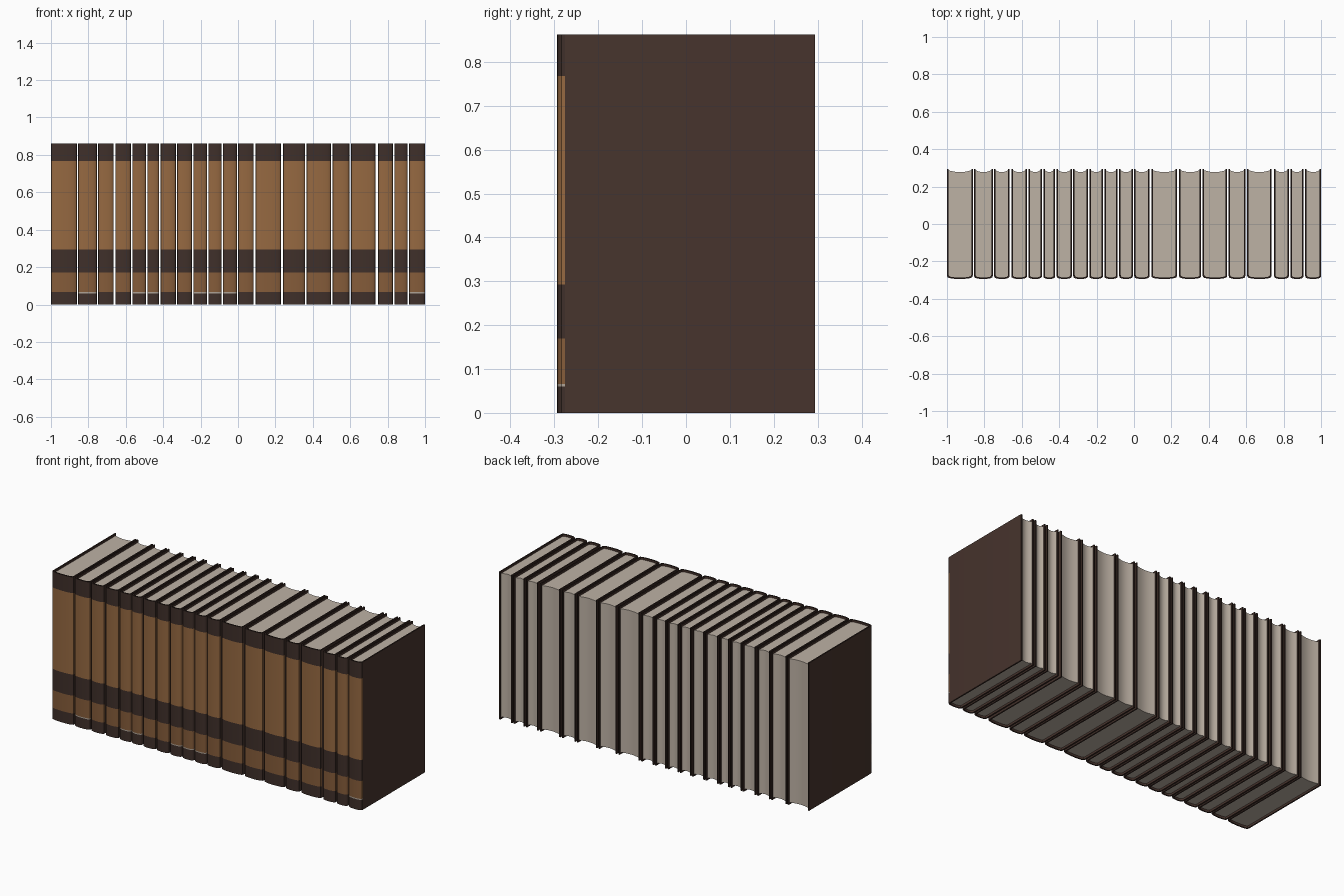
import bpy, bmesh, math

if "Cube" in bpy.data.objects:
    bpy.data.objects.remove(bpy.data.objects["Cube"])

# Left and right side of each book
BOOKS = [(-1.0, -.862), (-.855, -.755), (-.748, -.665), (-.656, -.572), (-.565, -.492),
         (-.485, -.422), (-.414, -.332), (-.325, -.246), (-.239, -.166), (-.159, -.087),
         (-.079, -.006), (.001, .083), (.093, .230), (.241, .359), (.367, .498),
         (.506, .595), (.605, .735), (.749, .828), (.836, .906), (.915, 1.0)]
HEIGHT, BACK, HINGE, SPINE = .862, .294, -.276, -.294
COVER, STEPS = .008, 12


def material(name, color):
    m = bpy.data.materials.new(name)
    m.diffuse_color = (*color, 1)
    m.use_nodes = True
    m.node_tree.nodes["Principled BSDF"].inputs["Base Color"].default_value = m.diffuse_color
    return m


LEATHER = material("dark leather", (.063, .034, .026))
EDGE = material("dark board edge", (.026, .0145, .0115))
BAND = material("spine band", (.050, .029, .023))
TAN = material("tan leather", (.305, .141, .053))
TAN_LOW = material("deep tan leather", (.235, .107, .042))
PAPER = material("paper", (.515, .445, .376))
RULE = material("pale rule", (.42, .36, .30))
COVER_MATS = [LEATHER, EDGE, BAND, TAN, TAN_LOW, RULE]

# Upper end of each spine colour zone and its material slot
ZONES = [(.060, 2), (.066, 5), (.170, 4), (.293, 2), (.768, 3), (HEIGHT, 2)]
RULED = {1, 4, 5, 8, 9, 10, 19}   # books with a pale rule near the foot


def finish(bm, name, mats):
    bmesh.ops.recalc_face_normals(bm, faces=bm.faces[:])
    me = bpy.data.meshes.new(name)
    bm.to_mesh(me)
    bm.free()
    for m in mats:
        me.materials.append(m)
    for p in me.polygons:
        p.use_smooth = True
    me.set_sharp_from_angle(angle=math.radians(35))
    ob = bpy.data.objects.new(name, me)
    bpy.context.collection.objects.link(ob)


def spine_arc(x0, x1, side, front):
    """Rounded spine curve from left to right."""
    pts = []
    for i in range(STEPS + 1):
        a = math.pi * i / STEPS
        pts.append((x0 + (x1 - x0) * (1 - math.cos(a)) / 2,
                    side + (front - side) * max(0, math.sin(a)) ** .6))
    return pts


def cover(index, x0, x1):
    """U-shaped case: two boards joined by the rounded spine."""
    outer = [(x0, BACK)] + spine_arc(x0, x1, HINGE, SPINE) + [(x1, BACK)]
    a, b = x0 + COVER, x1 - COVER
    inner = [(a, BACK)] + spine_arc(a, b, HINGE + .004, SPINE + COVER) + [(b, BACK)]
    levels = [0] + [z for z, _ in ZONES]
    bm = bmesh.new()
    rings = [[[bm.verts.new((x, y, z)) for x, y in pts] for pts in (outer, inner)]
             for z in levels]
    last = len(outer) - 2
    for k, (lo, hi) in enumerate(zip(rings, rings[1:])):
        zone = ZONES[k][1]
        if zone == 5 and index not in RULED:
            zone = 2
        for i in range(last + 1):
            for s in (0, 1):
                f = bm.faces.new((lo[s][i], lo[s][i + 1], hi[s][i + 1], hi[s][i]))
                f.material_index = zone if s == 0 and 0 < i < last else 0
        for i in (0, -1):   # fore edges of the boards
            bm.faces.new((lo[0][i], lo[1][i], hi[1][i], hi[0][i])).material_index = 1
    for ring, slot in ((rings[0], 0), (rings[-1], 1)):   # foot and head edges
        for i in range(last + 1):
            f = bm.faces.new((ring[0][i], ring[0][i + 1], ring[1][i + 1], ring[1][i]))
            f.material_index = slot
    finish(bm, f"cover_{index + 1}", COVER_MATS)


def pages(index, x0, x1):
    """Paper block with a hollow fore edge."""
    a, b = x0 + COVER, x1 - COVER
    pts = spine_arc(a, b, HINGE + .004, SPINE + COVER)
    for i in range(9):
        t = i / 8
        pts.append((b + (a - b) * t, .287 - .010 * math.sin(math.pi * t)))
    bm = bmesh.new()
    foot = bm.faces.new([bm.verts.new((x, y, .012)) for x, y in pts])
    top = bmesh.ops.extrude_face_region(bm, geom=[foot])
    verts = [v for v in top["geom"] if isinstance(v, bmesh.types.BMVert)]
    bmesh.ops.translate(bm, verts=verts, vec=(0, 0, HEIGHT - .024))
    if not foot.is_valid or len([f for f in bm.faces if len(f.verts) > 4]) < 2:
        bottom = sorted((v for v in bm.verts if v.co.z < .1), key=lambda v: v.index)
        bmesh.ops.contextual_create(bm, geom=bottom)
    finish(bm, f"pages_{index + 1}", [PAPER])


for n, (left, right) in enumerate(BOOKS):
    cover(n, left, right)
    pages(n, left, right)
